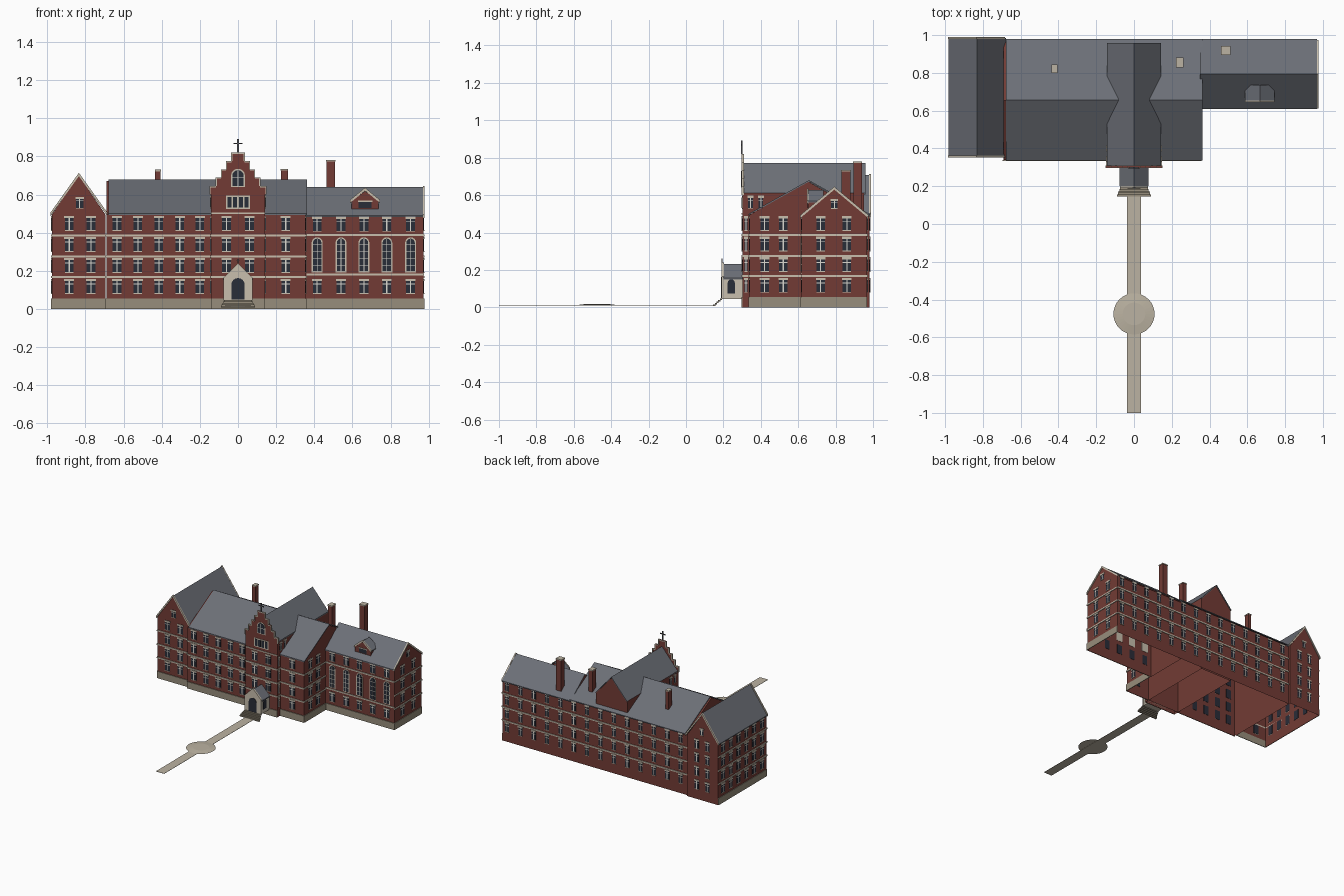
import bpy, bmesh, math
from mathutils import Matrix

if "Cube" in bpy.data.objects:
    bpy.data.objects.remove(bpy.data.objects["Cube"], do_unlink=True)


def material(name, r, g, b):
    m = bpy.data.materials.new(name)
    m.use_nodes = True
    m.diffuse_color = (r, g, b, 1)
    m.node_tree.nodes["Principled BSDF"].inputs["Base Color"].default_value = (r, g, b, 1)
    return m


BRICK = material("red brick", .17, .044, .035)
SLATE = material("grey slate", .15, .16, .185)
STONE = material("base stone", .31, .27, .20)
TRIM = material("cream trim", .58, .52, .42)
PAVING = material("paving", .50, .45, .36)
GLASS = material("dark glass", .022, .026, .040)
BAR = material("white bars", .72, .70, .64)
IRON = material("iron", .10, .10, .11)

parts = {}      # part name -> (mesh under construction, material)


def mesh_of(name, mat):
    if name not in parts:
        parts[name] = (bmesh.new(), mat)
    return parts[name][0]


def extrude(name, mat, wall, outline, w0, w1):
    """Extrude an outline (along, height) out of a wall (side, plane)."""
    side, plane = wall
    s = 1 if side in ("right", "back") else -1
    bm = mesh_of(name, mat)

    def ring(w):
        c = plane + s * w
        return [bm.verts.new((c, a, z) if side in ("right", "left") else (a, c, z))
                for a, z in outline]
    r0, r1 = ring(w0), ring(w1)
    bm.faces.new(r0)
    bm.faces.new(r1)
    for i in range(len(r0)):
        bm.faces.new((r0[i - 1], r0[i], r1[i], r1[i - 1]))


def rect(a0, a1, z0, z1):
    return [(a0, z0), (a1, z0), (a1, z1), (a0, z1)]


def gable(a0, a1, z0, eave, ridge):
    return [(a0, z0), (a1, z0), (a1, eave), ((a0 + a1) / 2, ridge), (a0, eave)]


def chevron(a0, a1, eave, ridge, t):
    m = (a0 + a1) / 2
    return [(a0, eave), (m, ridge), (a1, eave), (a1, eave - t), (m, ridge - t), (a0, eave - t)]


def arch(a, z0, z1, w):
    r = w / 2
    return [(a - r, z0), (a + r, z0)] + [
        (a + r * math.cos(math.pi * i / 8), z1 - r + r * math.sin(math.pi * i / 8))
        for i in range(9)]


def box(name, mat, x0, x1, y0, y1, z0, z1):
    extrude(name, mat, ("front", y0), rect(x0, x1, z0, z1), 0, y0 - y1)


def window(wall, a, z0, h=.075, w=.046):
    """Sash window with lintel, centre bar and transom."""
    r, z1 = w / 2, z0 + h
    extrude("window_panes", GLASS, wall, rect(a - r, a + r, z0, z1), -.002, .002)
    extrude("window_bars", BAR, wall, rect(a - .003, a + .003, z0, z1), 0, .004)
    extrude("window_bars", BAR, wall, rect(a - r, a + r, z0 + h * .6, z0 + h * .66), 0, .004)
    extrude("lintels", TRIM, wall, rect(a - r - .003, a + r + .003, z1 - .012, z1), 0, .005)
    extrude("sills", TRIM, wall, rect(a - r, a + r, z0 - .004, z0), 0, .005)


def arched_window(wall, a, z0, z1, w, bars):
    extrude("arch_surrounds", TRIM, wall, arch(a, z0, z1, w), -.002, .002)
    extrude("arch_panes", GLASS, wall, arch(a, z0 + .006, z1 - .007, w - .014), 0, .004)
    extrude("arch_bars", BAR, wall, rect(a - .002, a + .002, z0, z1 - .008), 0, .006)
    for i in range(bars):
        z = z0 + (z1 - z0) * (i + 1) / (bars + 1)
        extrude("arch_bars", BAR, wall, rect(a - w / 2 + .006, a + w / 2 - .006, z - .002, z + .002), 0, .006)


ROWS = (.083, .193, .303, .413)
BANDS = (.167, .275, .386)


def facade(wall, a0, a1, columns, rows=ROWS, bands=BANDS, base=True, w=.046):
    if base:
        extrude("stone_base", STONE, wall, rect(a0, a1, 0, .055), 0, .005)
    for z in bands:
        extrude("string_courses", TRIM, wall, rect(a0, a1, z - .005, z + .005), 0, .006)
    for a in columns:
        for z in rows:
            window(wall, a, z, w=w)


# Brick bodies
extrude("main_block", BRICK, ("right", .355), gable(.34, .968, 0, .494, .672), 0, -1.045)
extrude("west_wing", BRICK, ("front", .36), gable(-.975, -.695, 0, .495, .70), 0, -.622)
extrude("east_wing", BRICK, ("right", .972), gable(.618, .968, 0, .485, .632), 0, -.62)
extrude("centre_block", BRICK, ("front", .302), gable(-.142, .142, 0, .61, .762), 0, -.65)

# Slate roofs
extrude("main_roof", SLATE, ("right", .362), chevron(.335, .98, .50, .68, .008), 0, -1.04)
extrude("west_roof", SLATE, ("front", .362), chevron(-.982, -.678, .495, .708, .008), 0, -.622)
extrude("east_roof", SLATE, ("right", .97), chevron(.61, .98, .49, .64, .008), 0, -.62)
extrude("centre_roof", SLATE, ("front", .309), chevron(-.142, .142, .61, .772, .008), 0, -.65)

# Gable copings
for wall in (("front", .36), ("back", .982)):
    extrude("west_copings", TRIM, wall, chevron(-.984, -.684, .504, .714, .018), -.003, .007)
extrude("east_coping", TRIM, ("right", .972), chevron(.612, .974, .494, .645, .016), -.003, .006)

# Facades
west, main, centre, east = ("front", .36), ("front", .34), ("front", .302), ("front", .618)
facade(west, -.978, -.695, (-.885, -.77))
window(west, -.83, .53, .058, .04)
facade(main, -.695, -.142, (-.635, -.525, -.415, -.305, -.2))
facade(main, .142, .358, (.25,))
facade(centre, -.142, .142, (-.06, .06), rows=ROWS[1:])
hall = (.415, .54, .66, .78, .905)
facade(east, .358, .975, hall, rows=(ROWS[0], ROWS[3] - .003), bands=(.18, .388))
for x in hall:
    arched_window(east, x, .192, .376, .058, 4)
east_end = ("right", .972)
facade(east_end, .615, .968, (.72, .86))
window(east_end, .793, .53, .05, .036)
facade(("right", .355), .34, .615, (.42, .52))
facade(("left", -.975), .36, .98, [.42 + .1 * i for i in range(6)])
facade(("back", .968), -.69, .972, [-.63 + .12 * i for i in range(14)], base=False, w=.036)
facade(("back", .982), -.978, -.69, (-.88, -.785), bands=(), base=False, w=.036)
window(("back", .982), -.83, .53, .055, .03)
for side, x in (("left", -.142), ("right", .142)):
    facade((side, x), .302, .34, (.32,), base=False, w=.016)
    for y in (.345, .40):
        window((side, x), y, .532, .065, .026)

# Stepped gable with coping on each step
steps = [(.148, .645), (.116, .69), (.088, .732), (.062, .775), (.034, .82)]
for i, (r, top) in enumerate(steps):
    low = .6 if i == 0 else steps[i - 1][1]
    inner = steps[i + 1][0] if i < len(steps) - 1 else 0
    extrude("stepped_gable", BRICK, centre, rect(-r, r, low, top), -.006, .003)
    for s in (-1, 1):
        a, b = sorted((s * inner, s * (r + .002)))
        extrude("gable_coping", TRIM, centre, rect(a, b, top - .007, top), -.008, .006)
        a, b = sorted((s * (r - .005), s * (r + .002)))
        extrude("gable_coping", TRIM, centre, rect(a, b, low, top), -.008, .006)
gable_face = ("front", .299)
arched_window(gable_face, 0, .64, .735, .074, 1)
extrude("triple_window_frame", TRIM, centre, rect(-.064, .064, .525, .595), 0, .003)
for i in range(4):
    x = -.045 + .03 * i
    extrude("triple_window_panes", GLASS, centre, rect(x - .011, x + .011, .532, .587), 0, .005)
extrude("gable_band", TRIM, centre, rect(-.142, .142, .497, .505), 0, .005)
box("roof_cross", IRON, -.004, .004, .295, .301, .82, .892)
box("roof_cross", IRON, -.024, .024, .295, .301, .864, .871)

# Entrance porch
extrude("porch", TRIM, ("front", .2), gable(-.07, .07, .045, .155, .225), 0, -.105)
extrude("porch_front", TRIM, ("front", .2), gable(-.075, .075, .045, .165, .24), -.002, .01)
extrude("porch_roof", SLATE, ("front", .2), chevron(-.078, .078, .158, .232, .008), 0, -.105)
extrude("porch_door", GLASS, ("front", .19), arch(0, .05, .162, .07), 0, .003)
for side, x in (("left", -.07), ("right", .07)):
    extrude("porch_side_windows", GLASS, (side, x), arch(.242, .075, .15, .038), 0, .003)
box("porch_cross", IRON, -.002, .002, .19, .194, .24, .262)
box("porch_cross", IRON, -.008, .008, .19, .194, .251, .255)
for i in range(5):
    y, r = .145 + .009 * i, .09 - .004 * i
    box("entrance_steps", STONE, -r, r, y, y + .012, .008 + .008 * i, .016 + .008 * i)

# Dormer on the east roof
dormer = ("front", .652)
extrude("dormer", BRICK, dormer, gable(.595, .737, .515, .565, .618), 0, -.075)
extrude("dormer_roof", SLATE, dormer, chevron(.588, .744, .568, .628, .007), 0, -.083)
extrude("dormer_coping", TRIM, dormer, chevron(.588, .744, .572, .636, .016), -.002, .006)
extrude("dormer_window", GLASS, dormer, rect(.632, .70, .53, .562), 0, .003)
extrude("dormer_window_lintel", TRIM, dormer, rect(.628, .704, .562, .568), 0, .005)

# Chimneys: x, y, half widths, base and top height
for x, y, rx, ry, low, top in ((-.42, .822, .014, .02, .5, .73), (.243, .855, .018, .024, .5, .735),
                               (.486, .918, .023, .022, .48, .78)):
    box("chimneys", BRICK, x - rx, x + rx, y - ry, y + ry, low, top - .008)
    box("chimney_caps", PAVING, x - rx - .002, x + rx + .002, y - ry - .002, y + ry + .002, top - .008, top)

# Garden path with round centre
box("garden_path", PAVING, -.037, .037, -1, .145, .010, .012)
bmesh.ops.create_cone(mesh_of("path_circle", PAVING), cap_ends=True, segments=32, radius1=.109,
                      radius2=.06, depth=.006, matrix=Matrix.Translation((0, -.476, .015)))

# Finish the meshes; the brick bodies are open underneath
for name, (bm, mat) in parts.items():
    bmesh.ops.recalc_face_normals(bm, faces=bm.faces)
    if mat is BRICK:
        under = [f for f in bm.faces if all(v.co.z < .001 for v in f.verts)]
        bmesh.ops.delete(bm, geom=under, context="FACES_ONLY")
    mesh = bpy.data.meshes.new(name)
    bm.to_mesh(mesh)
    bm.free()
    mesh.materials.append(mat)
    bpy.context.scene.collection.objects.link(bpy.data.objects.new(name, mesh))
